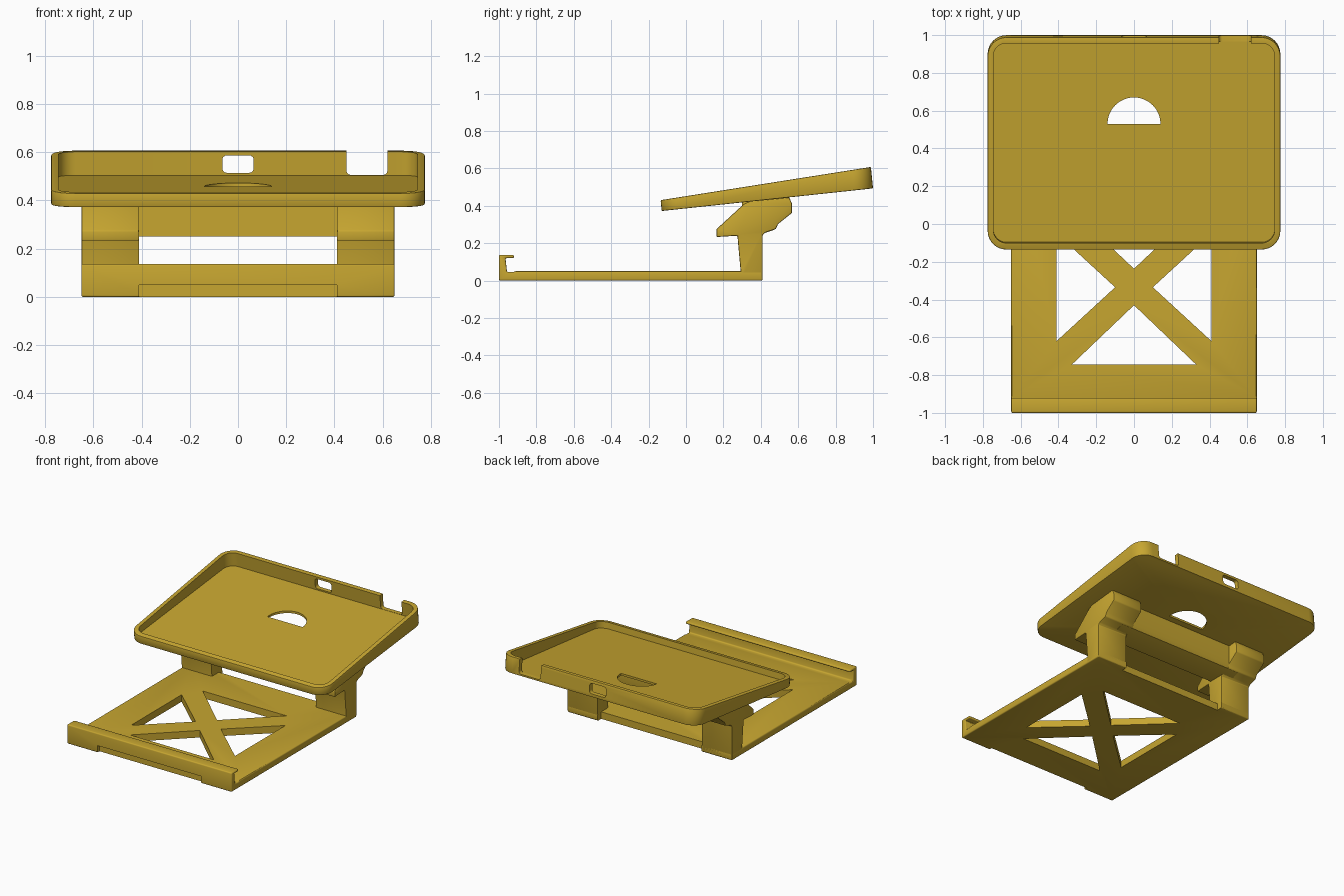
import bpy, bmesh, math

if "Cube" in bpy.data.objects:
    bpy.data.objects.remove(bpy.data.objects["Cube"])

gold = bpy.data.materials.new("mustard_gold")
gold.diffuse_color = (0.57, 0.38, 0.03, 1)
gold.use_nodes = True
gold.node_tree.nodes["Principled BSDF"].inputs["Base Color"].default_value = gold.diffuse_color


def prism(name, loop_a, loop_b):
    """Closed solid between two matching loops of 3D points."""
    bm = bmesh.new()
    a = [bm.verts.new(p) for p in loop_a]
    b = [bm.verts.new(p) for p in loop_b]
    bm.faces.new(a)
    bm.faces.new(b)
    for i in range(len(a)):
        j = (i + 1) % len(a)
        bm.faces.new((a[i], a[j], b[j], b[i]))
    bmesh.ops.recalc_face_normals(bm, faces=bm.faces)
    me = bpy.data.meshes.new(name)
    bm.to_mesh(me)
    bm.free()
    me.materials.append(gold)
    ob = bpy.data.objects.new(name, me)
    bpy.context.collection.objects.link(ob)
    return ob


def side_prism(name, yz, x0, x1):
    return prism(name, [(x0, y, z) for y, z in yz], [(x1, y, z) for y, z in yz])


def up_prism(name, xy, z0, z1):
    return prism(name, [(x, y, z0) for x, y in xy], [(x, y, z1) for x, y in xy])


def rounded_rect(x0, x1, y0, y1, r, n=8):
    pts = []
    for k, (cx, cy) in enumerate([(x1 - r, y1 - r), (x0 + r, y1 - r),
                                  (x0 + r, y0 + r), (x1 - r, y0 + r)]):
        for i in range(n + 1):
            a = math.pi / 2 * (k + i / n)
            pts.append((cx + r * math.cos(a), cy + r * math.sin(a)))
    return pts


def apply(ob, mod):
    bpy.context.view_layer.objects.active = ob
    bpy.ops.object.modifier_apply(modifier=mod.name)


def bevel(ob, width, segments=3):
    m = ob.modifiers.new("soft_edges", 'BEVEL')
    m.width, m.segments = width, segments
    m.limit_method, m.angle_limit = 'ANGLE', math.radians(40)
    apply(ob, m)


def cut(ob, cutter):
    m = ob.modifiers.new("cut", 'BOOLEAN')
    m.operation, m.object, m.solver = 'DIFFERENCE', cutter, 'EXACT'
    apply(ob, m)
    bpy.data.objects.remove(cutter)


def smooth(ob):
    bpy.ops.object.select_all(action='DESELECT')
    ob.select_set(True)
    bpy.context.view_layer.objects.active = ob
    bpy.ops.object.shade_smooth_by_angle(angle=math.radians(30))


# base plate with hooked front lip
base = side_prism("base_plate", [
    (-1, 0), (0.41, 0), (0.41, 0.05), (-0.91, 0.05), (-0.925, 0.046), (-0.957, 0.046),
    (-0.965, 0.12), (-0.92, 0.12), (-0.92, 0.137), (-1, 0.137)], -0.65, 0.65)
bevel(base, 0.008)

# triangular openings that leave a cross brace
cy = -0.335
for tri in ([(-0.33, -0.745), (0.33, -0.745), (0, -0.43)],
            [(-0.33, 0.075), (0.33, 0.075), (0, -0.237)],
            [(-0.41, -0.62), (-0.41, -0.05), (-0.1, cy)],
            [(0.41, -0.62), (0.41, -0.05), (0.1, cy)]):
    cut(base, up_prism("opening", tri, -0.1, 0.1))

# recesses between the feet, front and rear
cut(base, side_prism("recess", [(-1.1, -0.1), (-0.975, -0.1), (-0.975, 0.05), (-1.1, 0.05)],
                     -0.41, 0.41))
cut(base, side_prism("recess", [(0.37, -0.1), (0.5, -0.1), (0.5, 0.1), (0.37, 0.1)],
                     -0.41, 0.41))
smooth(base)

# legs with a front catch and a rear catch
leg_profile = [
    (0.41, 0.005), (0.41, 0.245), (0.425, 0.257), (0.48, 0.275), (0.492, 0.302),
    (0.567, 0.362), (0.567, 0.41), (0.552, 0.445), (0.34, 0.424), (0.31, 0.41),
    (0.163, 0.275), (0.163, 0.233), (0.275, 0.24), (0.292, 0.05), (0.292, 0.005)]
for side, x0, x1 in (("left", -0.65, -0.41), ("right", 0.41, 0.65)):
    leg = side_prism(side + "_leg", leg_profile, x0, x1)
    bevel(leg, 0.006, 2)
    smooth(leg)

# crossbar under the tray
bar = side_prism("crossbar", [
    (0.30, 0.25), (0.41, 0.25), (0.475, 0.273), (0.49, 0.30), (0.49, 0.437), (0.30, 0.419)],
    -0.5, 0.5)
smooth(bar)


# tray, its planes rising toward the rear
def under(y):
    return 0.372 + 0.107 * (y + 0.13)


def rim(y):
    return 0.43 + 0.157 * (y + 0.13)


def sloped(name, xy, low, high):
    def lay(f):
        return [(x, y - 0.1 * (f(y) - under(y)), f(y)) for x, y in xy]
    return prism(name, lay(low), lay(high))


tray = sloped("tray", rounded_rect(-0.775, 0.775, -0.13, 1.0, 0.1), under, rim)
bevel(tray, 0.005, 2)
cut(tray, sloped("pocket", rounded_rect(-0.745, 0.745, -0.095, 0.968, 0.07),
                 lambda y: under(y) + 0.015, lambda y: rim(y) + 0.1))

# half-round finger hole in the floor
arc = [(0.14 * math.cos(math.pi * i / 24), 0.53 + 0.14 * math.sin(math.pi * i / 24))
       for i in range(25)]
cut(tray, up_prism("finger_hole", arc, 0.2, 0.8))

# port slot and corner notch through the rear wall
for x0, x1, z0, z1 in ((-0.065, 0.065, 0.515, 0.587), (0.45, 0.62, 0.506, 0.75)):
    xz = rounded_rect(x0, x1, z0, z1, 0.018, 4)
    cut(tray, prism("port", [(x, 0.93, z) for x, z in xz], [(x, 1.1, z) for x, z in xz]))
smooth(tray)
